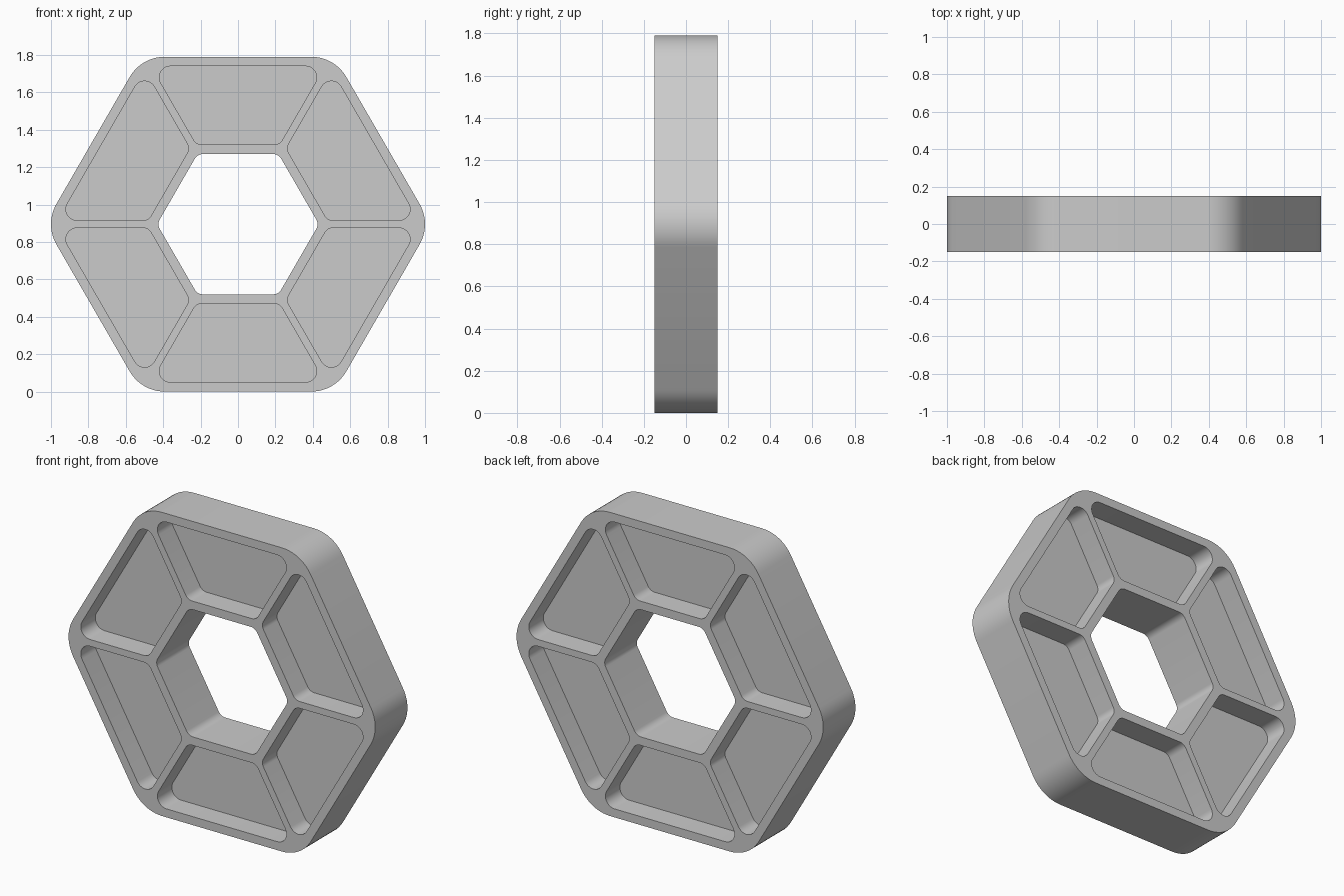
import bpy, bmesh
from math import sin, cos, tan, pi, radians
from mathutils import Vector, Matrix

if "Cube" in bpy.data.objects:
    bpy.data.objects.remove(bpy.data.objects["Cube"])

DEPTH = 0.15       # half thickness of the frame
WEB = 0.015        # half thickness of the thin panels
APOTHEM = 0.895    # outer hexagon, centre to flat side
T30 = tan(radians(30))


def rounded(points, radii, steps=10):
    """Round the corners of a counter-clockwise convex 2D outline."""
    out = []
    for i, p in enumerate(points):
        r = radii[i]
        u = (points[i - 1] - p).normalized()
        v = (points[(i + 1) % len(points)] - p).normalized()
        theta = u.angle(v)
        c = p + (u + v).normalized() * (r / sin(theta / 2))
        arm = p + u * (r / tan(theta / 2)) - c
        for k in range(steps + 1):
            out.append(c + Matrix.Rotation((pi - theta) * k / steps, 2) @ arm)
    return out


def hexagon(apothem, r):
    size = apothem / cos(radians(30))
    pts = [Vector((size * cos(i * pi / 3), size * sin(i * pi / 3))) for i in range(6)]
    return rounded(pts, [r] * 6)


def add_prism(bm, outline, y0, y1):
    """Extrude an x-z outline from y0 to y1."""
    front = [bm.verts.new((p.x, y0, p.y + APOTHEM)) for p in outline]
    back = [bm.verts.new((p.x, y1, p.y + APOTHEM)) for p in outline]
    bm.faces.new(front)
    bm.faces.new(back[::-1])
    n = len(outline)
    for i in range(n):
        j = (i + 1) % n
        bm.faces.new((front[j], front[i], back[i], back[j]))


def make_object(name, bm):
    bmesh.ops.recalc_face_normals(bm, faces=bm.faces)
    mesh = bpy.data.meshes.new(name)
    bm.to_mesh(mesh)
    bm.free()
    obj = bpy.data.objects.new(name, mesh)
    bpy.context.collection.objects.link(obj)
    return obj


# Outer hexagonal body
bm = bmesh.new()
add_prism(bm, hexagon(APOTHEM, 0.217), -DEPTH, DEPTH)
frame = make_object("hexagonal_frame", bm)

# Cutters: centre hole and six pockets on each side
bm = bmesh.new()
add_prism(bm, hexagon(0.375, 0.05), -0.3, 0.3)
lo, hi, rib = 0.425, 0.845, 0.02
x_lo, x_hi = (d * T30 - rib / cos(radians(30)) for d in (lo, hi))
pocket = rounded([Vector((-x_lo, lo)), Vector((x_lo, lo)),
                  Vector((x_hi, hi)), Vector((-x_hi, hi))],
                 [0.05, 0.05, 0.06, 0.06])
for i in range(6):
    turn = Matrix.Rotation(i * pi / 3, 2)
    outline = [turn @ p for p in pocket]
    add_prism(bm, outline, -0.3, -WEB)
    add_prism(bm, outline, WEB, 0.3)
cutter = make_object("pocket_cutter", bm)
cutter.hide_render = True

# Cut, apply and shade
mod = frame.modifiers.new("pockets", 'BOOLEAN')
mod.operation = 'DIFFERENCE'
mod.solver = 'EXACT'
mod.object = cutter
bpy.context.view_layer.objects.active = frame
frame.select_set(True)
bpy.ops.object.modifier_apply(modifier=mod.name)
bpy.data.objects.remove(cutter)
bpy.ops.object.shade_smooth_by_angle(angle=radians(30))
